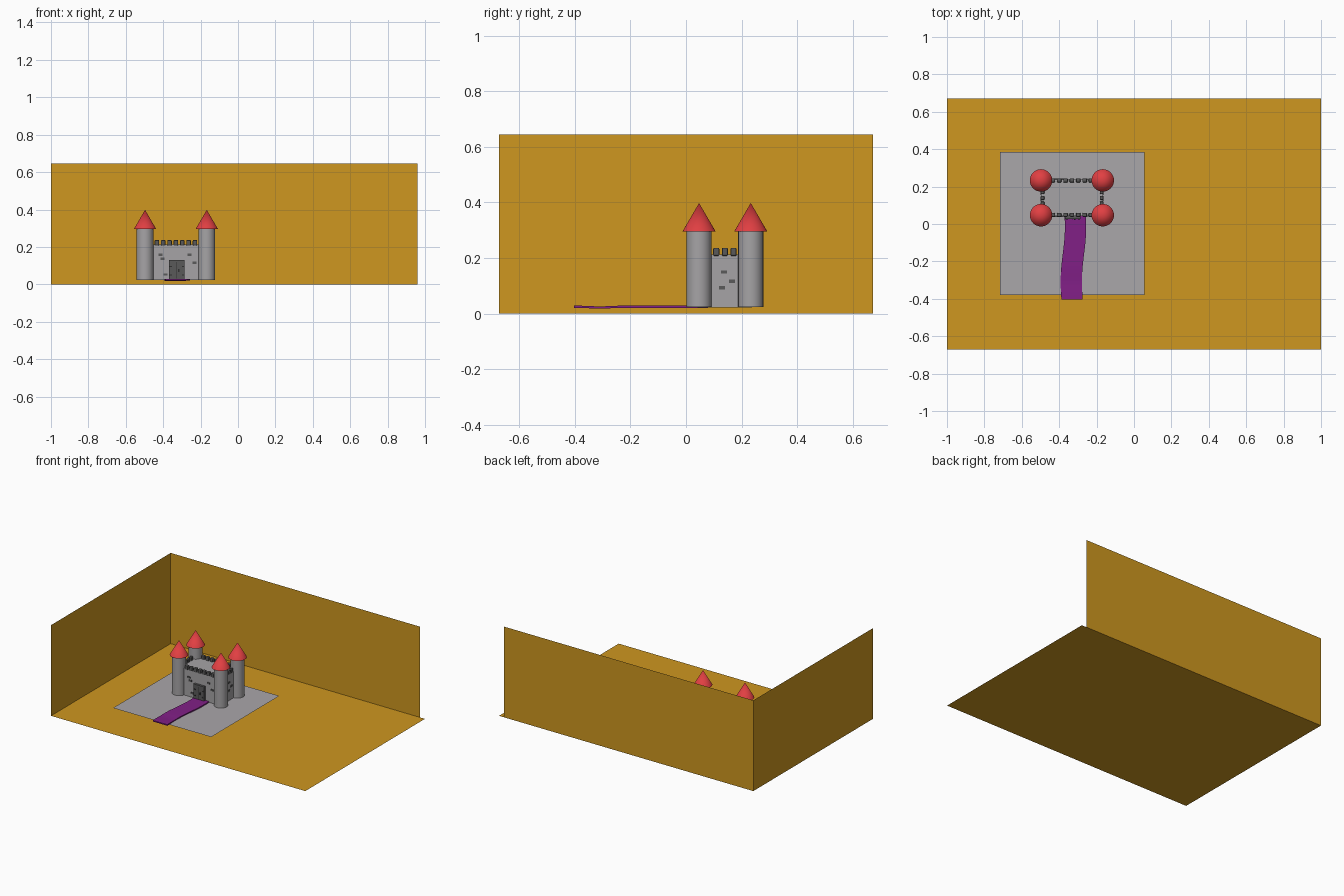
import bpy, bmesh, math
from mathutils import Vector

if "Cube" in bpy.data.objects:
    bpy.data.objects.remove(bpy.data.objects["Cube"])


def mat(name, r, g, b):
    m = bpy.data.materials.new(name)
    m.diffuse_color = (r, g, b, 1)
    m.use_nodes = True
    m.node_tree.nodes["Principled BSDF"].inputs["Base Color"].default_value = m.diffuse_color
    return m


OCHRE = mat("ochre", 0.62, 0.31, 0.014)
PALE = mat("pale grey", 0.40, 0.385, 0.40)
STONE = mat("stone grey", 0.38, 0.37, 0.38)
DARK = mat("dark grey", 0.10, 0.10, 0.10)
IRON = mat("iron black", 0.03, 0.03, 0.03)
RED = mat("red", 0.75, 0.05, 0.055)
PURPLE = mat("purple", 0.22, 0.014, 0.24)


def finish(name, bm, material):
    me = bpy.data.meshes.new(name)
    bm.to_mesh(me)
    bm.free()
    me.materials.append(material)
    ob = bpy.data.objects.new(name, me)
    bpy.context.collection.objects.link(ob)
    return ob


def sheet(name, corners, material):
    bm = bmesh.new()
    bm.faces.new([bm.verts.new(c) for c in corners])
    return finish(name, bm, material)


def box(name, center, size, material, bevel=0):
    bm = bmesh.new()
    bmesh.ops.create_cube(bm, size=1)
    bmesh.ops.scale(bm, vec=size, verts=bm.verts)
    bmesh.ops.translate(bm, vec=center, verts=bm.verts)
    ob = finish(name, bm, material)
    if bevel:
        mod = ob.modifiers.new("bevel", 'BEVEL')
        mod.width = bevel
        mod.segments = 2
    return ob


def cone(name, x, y, z0, z1, r0, r1, material):
    bm = bmesh.new()
    bmesh.ops.create_cone(bm, cap_ends=True, segments=32, radius1=r0, radius2=r1, depth=z1 - z0)
    bmesh.ops.translate(bm, vec=(x, y, (z0 + z1) / 2), verts=bm.verts)
    ob = finish(name, bm, material)
    bpy.context.view_layer.objects.active = ob
    ob.select_set(True)
    bpy.ops.object.shade_smooth_by_angle(angle=math.radians(40))
    ob.select_set(False)


# Room: floor and two thin walls
Y, H = 0.672, 0.645
sheet("floor", [(-1, -Y, 0), (1, -Y, 0), (1, Y, 0), (-1, Y, 0)], OCHRE)
sheet("back_wall", [(-1, Y, 0), (0.96, Y, 0), (0.96, Y, H), (-1, Y, H)], OCHRE)
sheet("left_wall", [(-1, -Y, 0), (-1, Y, 0), (-1, Y, H), (-1, -Y, H)], OCHRE)
sheet("castle_pad", [(-0.717, -0.38, 0.02), (0.055, -0.38, 0.02),
                     (0.055, 0.385, 0.02), (-0.717, 0.385, 0.02)], PALE)

# Keep and corner towers with pointed roofs
X0, X1, Y0, Y1 = -0.497, -0.167, 0.047, 0.233
CX, CY = (X0 + X1) / 2, (Y0 + Y1) / 2
WX, WY = 0.165, 0.098          # half sizes of the keep
box("keep", (CX, CY, 0.117), (2 * WX, 2 * WY, 0.19), STONE)
for x in (X0, X1):
    for y in (Y0, Y1):
        cone("tower", x, y, 0.024, 0.295, 0.045, 0.045, STONE)
        cone("tower_roof", x, y, 0.295, 0.398, 0.06, 0, RED)

# Battlements along the four sides
for y in (Y0 + 0.002, Y1):
    for i in range(7):
        box("battlement", (CX + (i - 3) * 0.034, y, 0.222), (0.024, 0.022, 0.03), DARK, 0.005)
for x in (X0 + 0.008, X1 - 0.006):
    for i in range(3):
        box("battlement", (x, CY + (i - 1) * 0.031, 0.222), (0.02, 0.022, 0.03), DARK, 0.005)

# Scattered dark bricks on all walls
for x, z in ((-0.415, 0.158), (-0.404, 0.137), (-0.388, 0.052), (-0.26, 0.158), (-0.233, 0.115)):
    for y in (CY - WY, CY + WY):
        box("brick", (x, y, z), (0.022, 0.008, 0.012), DARK)
for y, z in ((0.137, 0.15), (0.165, 0.117), (0.13, 0.093)):
    for x in (CX - WX, CX + WX):
        box("brick", (x, y, z), (0.008, 0.022, 0.012), DARK)

# Door with iron hinges and a handle
DX, DY = -0.327, 0.036
box("door", (DX, DY, 0.078), (0.082, 0.02, 0.104), DARK)
for s in (-1, 1):
    for z in (0.05, 0.095):
        box("door_hinge", (DX + s * 0.033, DY - 0.01, z), (0.012, 0.006, 0.007), IRON)
box("door_seam", (DX, DY - 0.01, 0.075), (0.003, 0.003, 0.09), IRON)
box("door_handle", (DX + 0.01, DY - 0.011, 0.075), (0.006, 0.008, 0.016), IRON)

# Gently winding carpet leading to the door
bm = bmesh.new()
N = 24
rows = []
for i in range(N + 1):
    t = i / N
    y = -0.403 + 0.483 * t
    x = -0.324 - 0.007 * math.cos(math.pi * t) + 0.006 * math.sin(2 * math.pi * (t - 0.5))
    z = 0.025 - 0.003 * math.exp(-((y + 0.31) / 0.05) ** 2)
    rows.append([bm.verts.new((x + a * 0.057, y, z + b * 0.004))
                 for a, b in ((-1, -1), (1, -1), (1, 1), (-1, 1))])
for p, q in zip(rows, rows[1:]):
    for k in range(4):
        bm.faces.new((p[k], p[(k + 1) % 4], q[(k + 1) % 4], q[k]))
bm.faces.new(rows[0])
bm.faces.new(rows[-1])
bmesh.ops.recalc_face_normals(bm, faces=bm.faces)
finish("carpet", bm, PURPLE)
